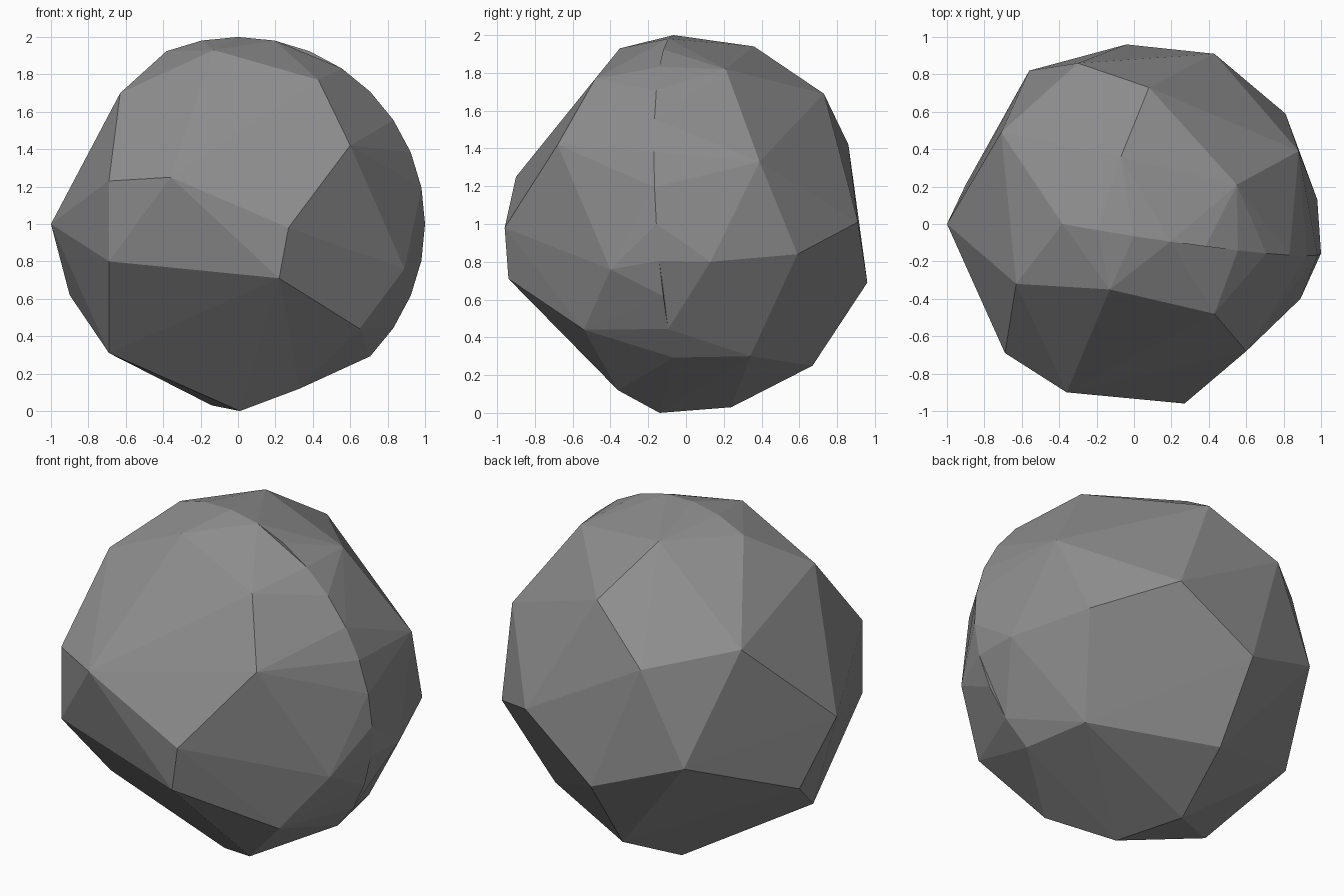
import bpy, bmesh, math

if "Cube" in bpy.data.objects:
    bpy.data.objects.remove(bpy.data.objects["Cube"])

# Corner points of the faceted boulder (x, y, height)
corners = [
    (-1, 0, 1), (-.9, .21, .62), (-.71, .49, 1.51), (-.56, .82, .88),          # left
    (-.63, -.32, 1.7), (-.13, -.35, 1.93), (.43, -.48, 1.77), (.6, -.68, 1.42),  # upper front
    (.27, -.96, .98), (.22, -.94, .71), (-.36, -.9, 1.25),                     # front
    (-.69, -.69, 1.23), (-.69, -.69, .8), (.65, -.54, .44), (.89, -.4, .76),   # front sides
    (.01, -.14, 0), (-.14, .24, .03), (-.69, -.22, .31), (.33, -.36, .12),     # underside
    (-.05, .67, .25), (.63, .34, .3),                                          # lower back
    (-.3, .86, 1.42), (.08, .73, 1.69), (.43, .91, 1.01), (-.04, .96, .69),    # back
    (.81, .59, .84), (.88, .39, 1.33), (.55, .21, 1.82), (-.07, .36, 1.94),    # right back
    (.98, .13, .8),
]

# Finely stepped ridge running over the top and down the right side
ridge = []
for i in range(-4, 11):
    a = math.radians(11.25 * i)
    ridge.append((math.cos(a), -.17 * math.cos(a - math.radians(22.5)), 1 + math.sin(a)))

bm = bmesh.new()
for p in corners + ridge:
    bm.verts.new(p)
hull = bmesh.ops.convex_hull(bm, input=bm.verts[:])
bmesh.ops.delete(bm, geom=list({v for v in hull["geom_interior"] + hull["geom_unused"]
                                if isinstance(v, bmesh.types.BMVert)}), context='VERTS')


def vert_at(p):
    return min(bm.verts, key=lambda v: sum((a - b) ** 2 for a, b in zip(v.co, p)))


def dent(p, q):
    """Turn a convex edge so its two triangles fold inward."""
    e = bm.edges.get((vert_at(p), vert_at(q)))
    if e and len(e.link_faces) == 2:
        bmesh.ops.rotate_edges(bm, edges=[e], use_ccw=False)


# Small chipped dents beside the ridge
dent(ridge[10], corners[6])
dent(ridge[2], corners[29])

bmesh.ops.recalc_face_normals(bm, faces=bm.faces[:])
mesh = bpy.data.meshes.new("boulder")
bm.to_mesh(mesh)
bm.free()

stone = bpy.data.materials.new("grey stone")
stone.diffuse_color = (.27, .27, .27, 1)
stone.use_nodes = True
stone.node_tree.nodes["Principled BSDF"].inputs["Base Color"].default_value = stone.diffuse_color
mesh.materials.append(stone)
boulder = bpy.data.objects.new("boulder", mesh)
bpy.context.collection.objects.link(boulder)
